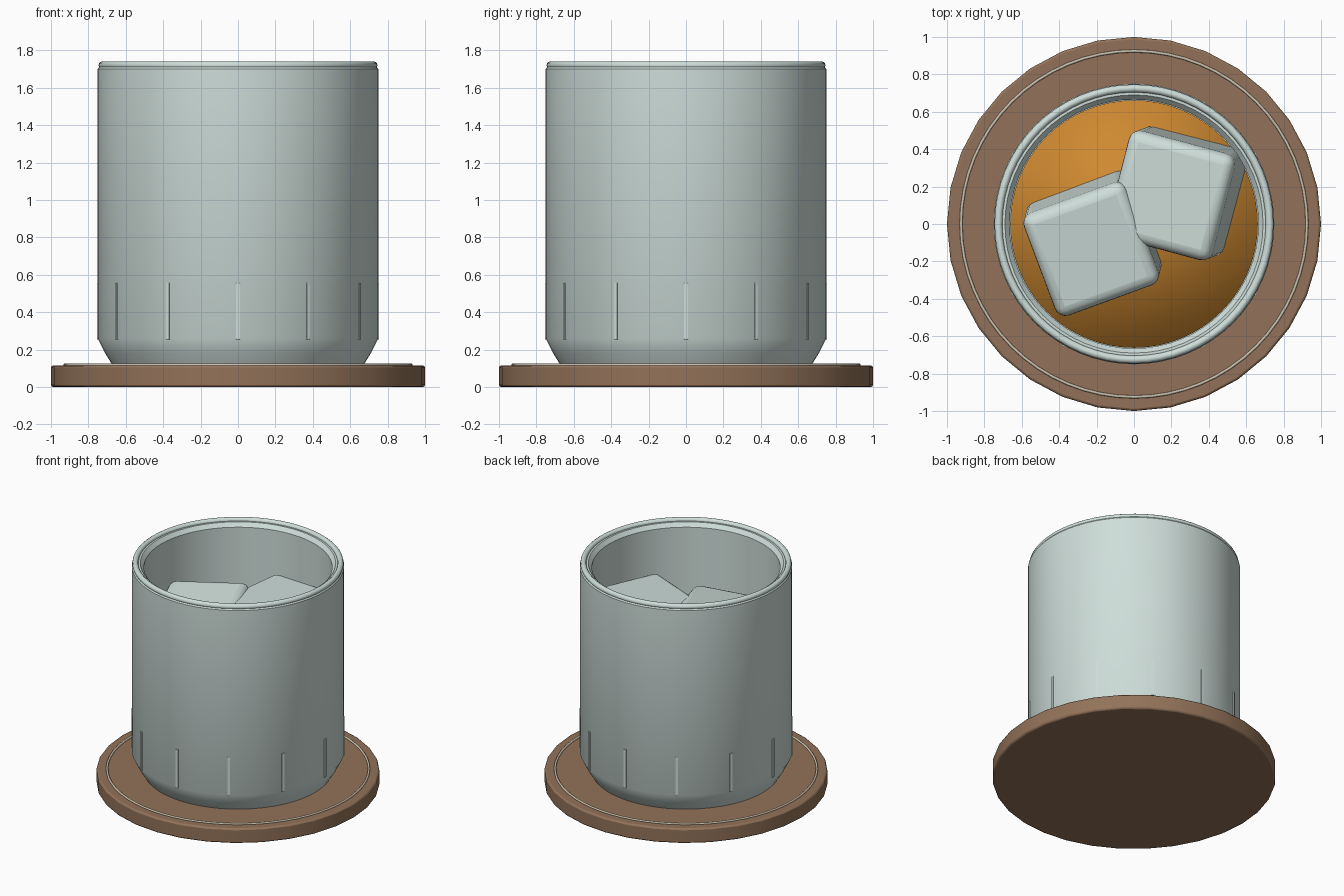
import bpy
import math

if "Cube" in bpy.data.objects:
    bpy.data.objects.remove(bpy.data.objects["Cube"], do_unlink=True)


def material(name, rgb):
    m = bpy.data.materials.new(name)
    m.use_nodes = True
    m.diffuse_color = (*rgb, 1)
    m.node_tree.nodes["Principled BSDF"].inputs["Base Color"].default_value = (*rgb, 1)
    return m


glass = material("pale glass", (0.62, 0.73, 0.70))
wood = material("brown wood", (0.29, 0.17, 0.10))
amber = material("amber liquid", (0.62, 0.25, 0.03))
cream = material("cream inlay", (0.60, 0.54, 0.42))


def finish(name, mat, angle=35):
    ob = bpy.context.object
    ob.name = name
    ob.data.materials.clear()
    ob.data.materials.append(mat)
    if angle:
        bpy.ops.object.shade_smooth_by_angle(angle=math.radians(angle))
    else:
        bpy.ops.object.shade_smooth()
    return ob


def bevel(ob, width, segments):
    mod = ob.modifiers.new("rounded edges", "BEVEL")
    mod.width = width
    mod.segments = segments
    mod.limit_method = "ANGLE"
    mod.angle_limit = math.radians(40)


def lathe(name, profile, mat, sides=64):
    """Revolve a closed (radius, height) profile around z."""
    verts, faces = [], []
    n = len(profile)
    for s in range(sides):
        a = math.tau * s / sides
        verts += [(r * math.cos(a), r * math.sin(a), z) for r, z in profile]
    for s in range(sides):
        t = (s + 1) % sides
        for i in range(n - 1):
            faces.append((s * n + i, t * n + i, t * n + i + 1, s * n + i + 1))
    # close the outer and inner floor
    faces.append([s * n for s in reversed(range(sides))])
    faces.append([s * n + n - 1 for s in range(sides)])
    me = bpy.data.meshes.new(name)
    me.from_pydata(verts, [], faces)
    ob = bpy.data.objects.new(name, me)
    bpy.context.collection.objects.link(ob)
    bpy.ops.object.select_all(action="DESELECT")
    bpy.context.view_layer.objects.active = ob
    ob.select_set(True)
    return finish(name, mat)


def ring(name, major, minor, z, mat):
    bpy.ops.mesh.primitive_torus_add(major_radius=major, minor_radius=minor,
                                     major_segments=64, minor_segments=10,
                                     location=(0, 0, z))
    return finish(name, mat, 60)


# Coaster with its inlaid ring
bpy.ops.mesh.primitive_cylinder_add(vertices=32, radius=1, depth=0.115,
                                    location=(0, 0, 0.0575))
bevel(finish("coaster", wood), 0.012, 2)
ring("coaster_ring", 0.925, 0.008, 0.118, cream)

# Tumbler wall and rim
lathe("tumbler", [(0.67, 0.115), (0.71, 0.18), (0.75, 0.26), (0.75, 1.70),
                  (0.735, 1.72), (0.69, 1.72), (0.665, 1.69), (0.665, 0.25)], glass)
ring("rim", 0.725, 0.021, 1.72, glass)

# Raised ribs around the base
for i in range(12):
    a = math.tau * i / 12
    bpy.ops.mesh.primitive_cube_add(size=1, rotation=(0, 0, a),
                                    location=(0.745 * math.cos(a), 0.745 * math.sin(a), 0.405))
    rib = bpy.context.object
    rib.scale = (0.02, 0.02, 0.3)
    bevel(finish(f"rib_{i + 1}", glass), 0.003, 1)

# Drink, softly shaded across its surface
bpy.ops.mesh.primitive_cylinder_add(vertices=64, radius=0.662, depth=0.75,
                                    location=(0, 0, 0.63))
finish("drink", amber, 0)

# Tilted ice cubes
for name, loc, tilt in (
    ("ice_cube_left", (-0.22, -0.10, 1.13), (7, -5, 20)),
    ("ice_cube_right", (0.23, 0.165, 1.18), (5, -7, -15)),
):
    bpy.ops.mesh.primitive_cube_add(size=0.59, location=loc,
                                    rotation=[math.radians(d) for d in tilt])
    bevel(finish(name, glass), 0.06, 4)
